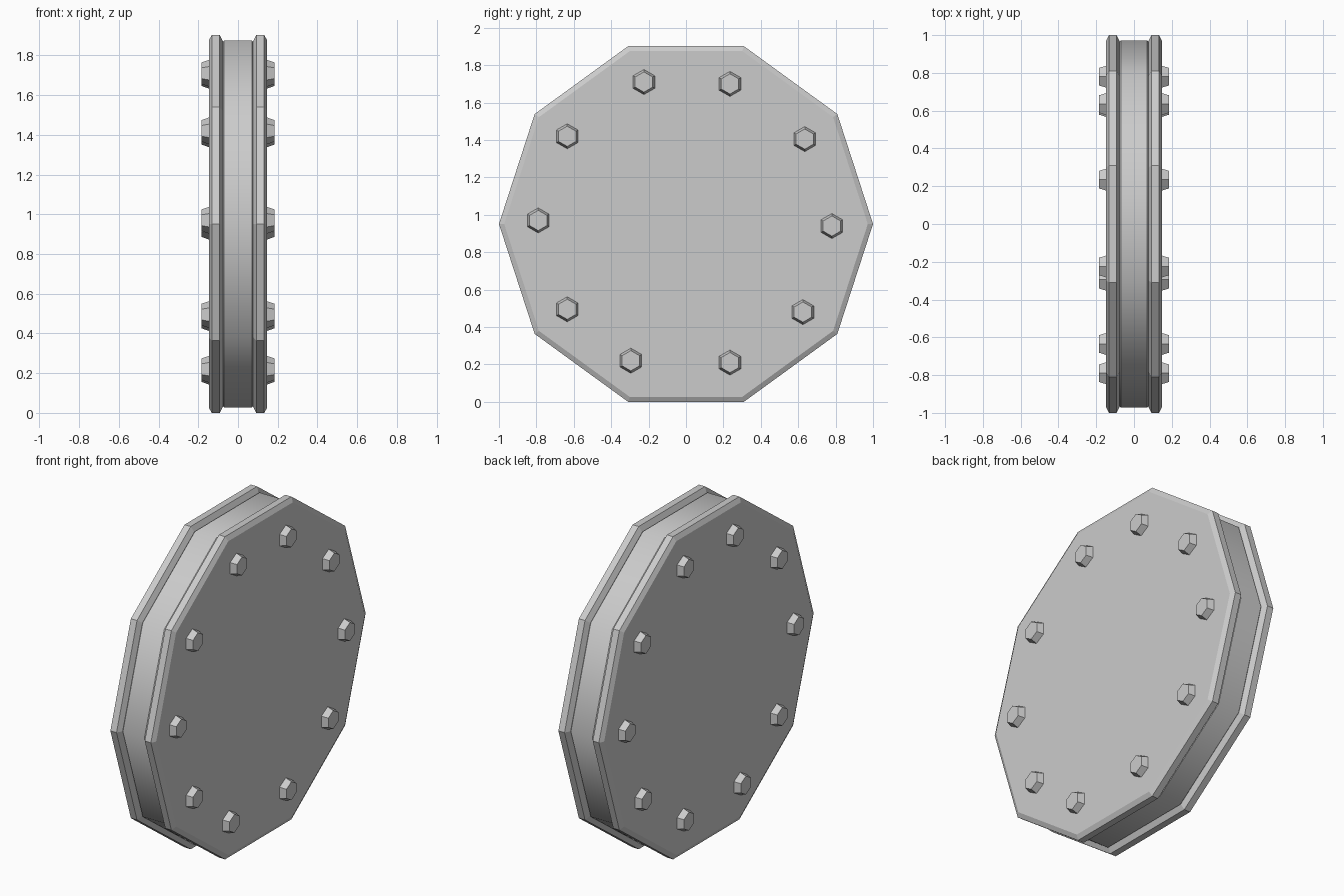
import bpy, bmesh, math

cube = bpy.data.objects.get("Cube")
if cube:
    bpy.data.objects.remove(cube, do_unlink=True)

grey = bpy.data.materials.new("plain grey")
grey.use_nodes = True
colour = (0.6, 0.6, 0.6, 1)
grey.diffuse_color = colour
grey.node_tree.nodes["Principled BSDF"].inputs["Base Color"].default_value = colour

CENTRE_Z = math.sin(math.radians(72))  # apothem of a unit decagon


def add_lathe(bm, profile, sides, y, z, start=0.0, smooth=False):
    """Closed polygonal solid along x, from (x, radius) pairs."""
    rings = []
    for x, r in profile:
        angles = [start + math.tau * i / sides for i in range(sides)]
        rings.append([bm.verts.new((x, y + r * math.cos(a), z + r * math.sin(a)))
                      for a in angles])
    for a, b in zip(rings, rings[1:]):
        for i in range(sides):
            j = (i + 1) % sides
            bm.faces.new((a[i], a[j], b[j], b[i])).smooth = smooth
    bm.faces.new(rings[0][::-1])
    bm.faces.new(rings[-1])


def finish(name, bm, mirrored):
    bmesh.ops.recalc_face_normals(bm, faces=bm.faces)
    mesh = bpy.data.meshes.new(name)
    bm.to_mesh(mesh)
    bm.free()
    mesh.materials.append(grey)
    obj = bpy.data.objects.new(name, mesh)
    bpy.context.collection.objects.link(obj)
    if mirrored:
        obj.modifiers.new("mirror", "MIRROR").use_mirror_merge = False
    return obj


# Smooth-sided core between the plates
bm = bmesh.new()
add_lathe(bm, [(-0.085, 0.955), (-0.07, 0.972), (0.07, 0.972), (0.085, 0.955)],
          10, 0, CENTRE_Z, smooth=True)
core = finish("core", bm, False)
bpy.context.view_layer.objects.active = core
core.select_set(True)
bpy.ops.object.shade_smooth_by_angle(angle=math.radians(40))

# Bevelled ten-sided side plates
bm = bmesh.new()
add_lathe(bm, [(0.076, 0.968), (0.092, 1), (0.132, 1), (0.147, 0.972)],
          10, 0, CENTRE_Z)
finish("side_plates", bm, True)

# Tapered hexagonal bolts, slightly unevenly spaced
bolts = [(0.235, 1.70), (-0.225, 1.71), (-0.635, 1.42), (-0.79, 0.97),
         (-0.635, 0.495), (-0.295, 0.22), (0.235, 0.21), (0.625, 0.48),
         (0.78, 0.94), (0.635, 1.405)]
bm = bmesh.new()
for y, z in bolts:
    add_lathe(bm, [(0.135, 0.067), (0.147, 0.067), (0.184, 0.054)],
              6, y, z, start=math.pi / 2)
finish("bolts", bm, True)
